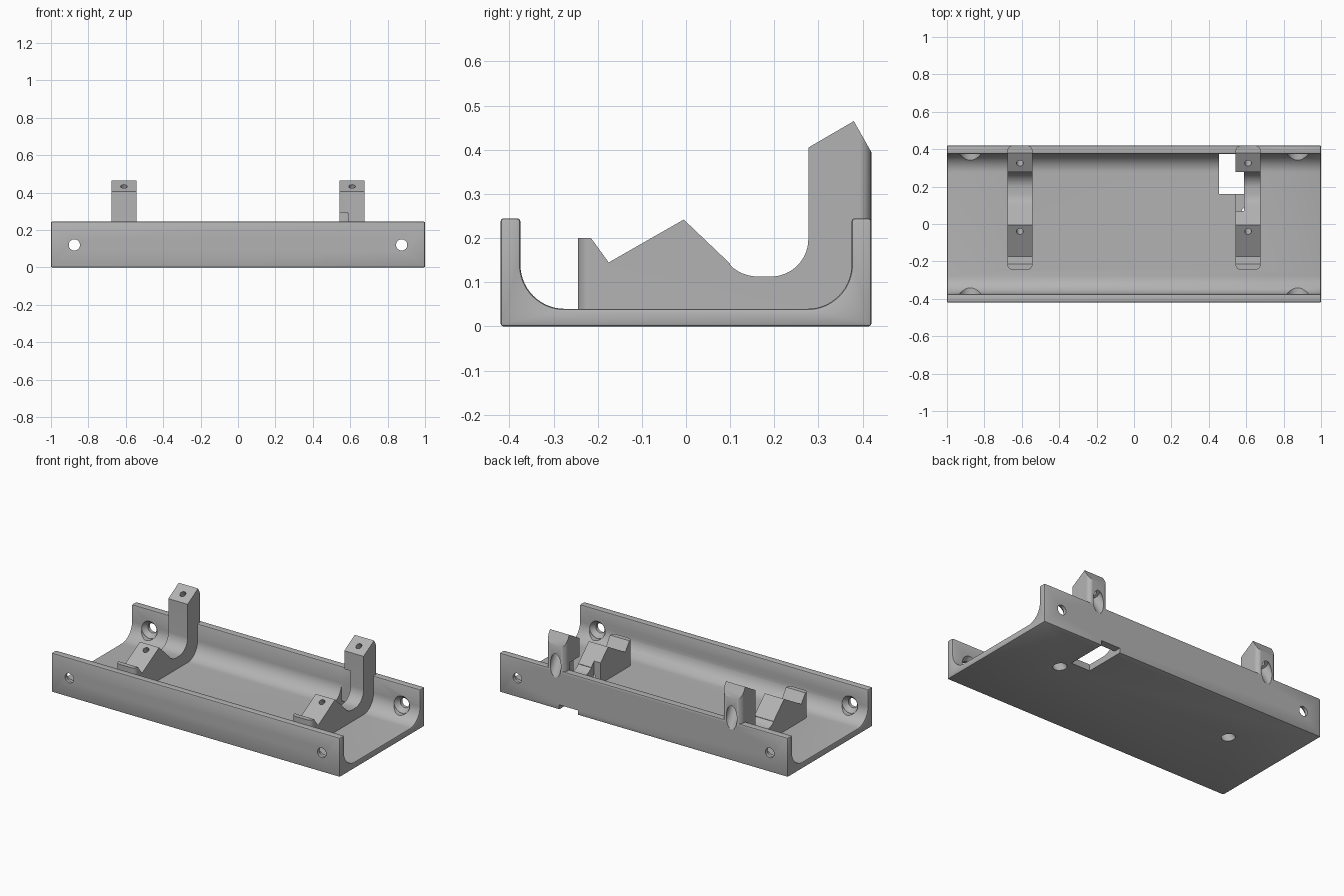
import bpy, math
from mathutils import Vector

cube = bpy.data.objects.get("Cube")
if cube:
    bpy.data.objects.remove(cube, do_unlink=True)

grey = bpy.data.materials.new("plain grey")
grey.use_nodes = True
colour = (0.45, 0.45, 0.45, 1)
grey.diffuse_color = colour
grey.node_tree.nodes["Principled BSDF"].inputs["Base Color"].default_value = colour


def arc(cy, cz, r, a0, a1, n=14):
    steps = [math.radians(a0 + (a1 - a0) * i / n) for i in range(n + 1)]
    return [(cy + r * math.cos(a), cz + r * math.sin(a)) for a in steps]


def prism(name, profile, low, high, place):
    """Extrude a closed 2D profile; place maps (u, v, depth) to a point."""
    n = len(profile)
    verts = [place(u, v, d) for d in (low, high) for u, v in profile]
    faces = [tuple(range(n)), tuple(range(n, 2 * n))]
    faces += [(i, (i + 1) % n, (i + 1) % n + n, i + n) for i in range(n)]
    mesh = bpy.data.meshes.new(name)
    mesh.from_pydata(verts, [], faces)
    mesh.materials.append(grey)
    obj = bpy.data.objects.new(name, mesh)
    bpy.context.collection.objects.link(obj)
    activate(obj)
    bpy.ops.object.mode_set(mode='EDIT')
    bpy.ops.mesh.select_all(action='SELECT')
    bpy.ops.mesh.normals_make_consistent(inside=False)
    bpy.ops.object.mode_set(mode='OBJECT')
    return obj


def activate(obj):
    bpy.ops.object.select_all(action='DESELECT')
    obj.select_set(True)
    bpy.context.view_layer.objects.active = obj


def along_x(u, v, d):
    return (d, u, v)


def along_z(u, v, d):
    return (u, v, d)


def combine(obj, other, operation):
    mod = obj.modifiers.new("join", 'BOOLEAN')
    mod.object, mod.operation, mod.solver = other, operation, 'EXACT'
    activate(obj)
    bpy.ops.object.modifier_apply(modifier=mod.name)
    bpy.data.objects.remove(other, do_unlink=True)


def drill(obj, start, end, r1, r2=None):
    """Cut a round or tapered hole between two points."""
    a, b = Vector(start), Vector(end)
    bpy.ops.mesh.primitive_cone_add(
        vertices=32, radius1=r1, radius2=r1 if r2 is None else r2,
        depth=(b - a).length, location=(a + b) / 2,
        rotation=(b - a).to_track_quat('Z', 'Y').to_euler())
    cutter = bpy.context.object
    cutter.data.materials.append(grey)
    combine(obj, cutter, 'DIFFERENCE')


def cut_box(obj, x0, x1, y0, y1, z0, z1):
    box = prism("cutter", [(x0, y0), (x1, y0), (x1, y1), (x0, y1)], z0, z1, along_z)
    combine(obj, box, 'DIFFERENCE')


# U-shaped tray with filleted inner corners
right_half = [(0.42, 0), (0.42, 0.245), (0.375, 0.245)] + arc(0.275, 0.14, 0.1, 0, -90)
left_half = [(-y, z) for y, z in reversed(right_half)]
tray = prism("tray", right_half + left_half, -1, 1, along_x)
bevel = tray.modifiers.new("soft edges", 'BEVEL')
bevel.width, bevel.segments, bevel.limit_method = 0.007, 2, 'ANGLE'
bevel.angle_limit = math.radians(40)
bpy.ops.object.modifier_apply(modifier=bevel.name)

# Upright brackets with vertical rounded corners
bracket_profile = (
    [(-0.245, 0.02), (-0.245, 0.2), (-0.215, 0.2), (-0.175, 0.145),
     (-0.005, 0.242), (0.1, 0.142)]
    + arc(0.163, 0.203, 0.09, 225, 270, 6)
    + arc(0.192, 0.198, 0.085, 270, 360)
    + [(0.277, 0.405), (0.38, 0.465), (0.4195, 0.395), (0.4195, 0.02)])
r = 0.03
for side in (-1, 1):
    x = 0.61 * side
    bracket = prism("bracket", bracket_profile, x - 0.067, x + 0.067, along_x)
    footprint = []
    for cx, cy, a in ((1, 0.3895, 0), (-1, 0.3895, 90), (-1, -0.215, 180), (1, -0.215, 270)):
        footprint += arc(x + cx * (0.0675 - r), cy, r, a, a + 90, 8)
    rounding = prism("rounding", footprint, 0, 0.6, along_z)
    combine(bracket, rounding, 'INTERSECT')
    combine(tray, bracket, 'UNION')

# Slanted screw holes, narrow at the seat and wide underneath
slant = Vector((0, 0.5, -0.866))
for x in (-0.61, 0.61):
    for y, z in ((-0.04, 0.222), (0.325, 0.433)):
        seat = Vector((x, y, z))
        drill(tray, seat - slant * 0.1, seat + slant * 0.2, 0.018)
        drill(tray, seat + slant * 0.1, seat + slant * 0.4, 0.037)

# Wall holes, countersunk on the inner faces
for x in (-0.875, 0.875):
    for s in (-1, 1):
        drill(tray, (x, s * 0.5, 0.12), (x, s * 0.36, 0.12), 0.03)
        drill(tray, (x, s * 0.4, 0.12), (x, s * 0.372, 0.12), 0.03, 0.055)
        drill(tray, (x, s * 0.373, 0.12), (x, s * 0.25, 0.12), 0.055)

# Cable opening through the floor, under the rear wall and into one bracket
cut_box(tray, 0.455, 0.587, 0.16, 0.375, -0.1, 0.29)
cut_box(tray, 0.455, 0.587, 0.3, 0.5, -0.1, 0.03)
cut_box(tray, 0.53, 0.587, 0.07, 0.17, 0.06, 0.25)

activate(tray)
bpy.ops.object.shade_smooth_by_angle(angle=math.radians(30))
